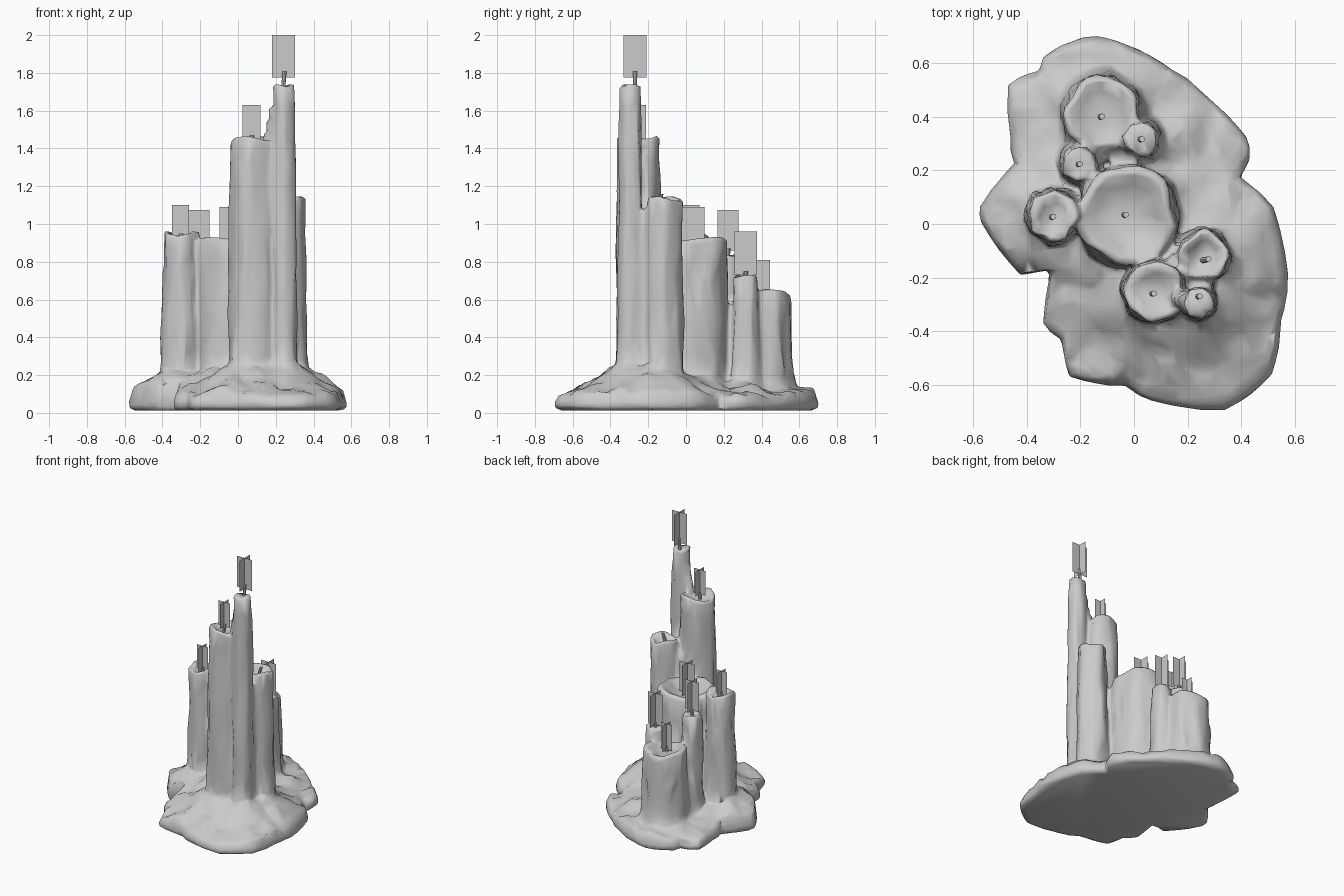
import bpy, bmesh, math, random
from mathutils import Vector, noise

if "Cube" in bpy.data.objects:
    bpy.data.objects.remove(bpy.data.objects["Cube"])

random.seed(4)

# x, y, radius, rim height, pit depth
CANDLES = [
    (-0.118, 0.41, 0.139, 0.645, 0.04),
    (0.026, 0.316, 0.062, 0.73, 0.015),
    (-0.205, 0.223, 0.062, 0.84, 0.015),
    (-0.302, 0.03, 0.092, 0.955, 0.04),
    (-0.025, 0.03, 0.184, 0.92, 0.06),
    (0.258, -0.12, 0.092, 1.14, 0.05),
    (0.075, -0.25, 0.110, 1.455, 0.04),
    (0.243, -0.295, 0.056, 1.74, 0.012),
]
# x, y, wick bottom, wick top, flame half width, flame bottom, flame top
WICKS = [
    (-0.123, 0.40, 0.59, 0.65, 0.045, 0.62, 0.81),
    (0.026, 0.316, 0.70, 0.75, 0.060, 0.73, 0.96),
    (-0.205, 0.223, 0.80, 0.87, 0.055, 0.86, 1.075),
    (-0.305, 0.026, 0.89, 0.95, 0.045, 0.92, 1.10),
    (-0.034, 0.034, 0.84, 0.90, 0.063, 0.87, 1.09),
    (0.264, -0.134, 1.06, 1.16, 0, 0, 0),
    (0.071, -0.26, 1.40, 1.47, 0.047, 1.45, 1.63),
    (0.242, -0.27, 1.70, 1.81, 0.061, 1.775, 2.0),
]
OUTLINE = [
    (-.175, .70), (-.03, .67), (.15, .57), (.26, .485), (.42, .325), (.43, .24), (.395, .175),
    (.52, .065), (.575, -.185), (.55, -.355), (.515, -.56), (.34, -.695), (.085, -.665),
    (-.03, -.605), (-.24, -.57), (-.27, -.43), (-.34, -.37), (-.31, -.17), (-.425, -.19),
    (-.56, -.01), (-.575, .065), (-.445, .225), (-.46, .315), (-.47, .52), (-.35, .57), (-.33, .63)]


def loft(bm, rings):
    """Skin a list of equal-length point rings and cap both ends."""
    vs = [[bm.verts.new(p) for p in r] for r in rings]
    n = len(vs[0])
    for a, b in zip(vs, vs[1:]):
        for i in range(n):
            j = (i + 1) % n
            bm.faces.new((a[i], a[j], b[j], b[i]))
    bm.faces.new(vs[0][::-1])
    bm.faces.new(vs[-1])


def finish(bm, name, smooth=None):
    bmesh.ops.recalc_face_normals(bm, faces=bm.faces)
    me = bpy.data.meshes.new(name)
    bm.to_mesh(me)
    bm.free()
    ob = bpy.data.objects.new(name, me)
    bpy.context.collection.objects.link(ob)
    if smooth:
        bpy.context.view_layer.objects.active = ob
        ob.select_set(True)
        bpy.ops.object.shade_smooth_by_angle(angle=math.radians(smooth))
        ob.select_set(False)
    return ob


def column(bm, x, y, r, h, pit, n=32):
    """Fluted wax column with flared foot, uneven rim and a melted pit."""
    ph = [random.uniform(0, 6.28) for _ in range(4)]
    rings = []
    steps = 16
    prof = [(0.03 + (h - 0.05) * k / steps, 1.0) for k in range(steps + 1)]
    prof += [(h, 0.93), (h - 0.005, 0.82), (h - pit * 0.6, 0.62), (h - pit, 0.3)]
    for k, (z, s) in enumerate(prof):
        t = z / h
        ring = []
        for i in range(n):
            a = math.tau * i / n
            flute = (0.03 * math.sin(3 * a + ph[0] + 2 * t) + 0.03 * math.sin(5 * a + ph[1] - 2.5 * t)
                     + 0.025 * math.sin(8 * a + ph[2] + t))
            lump = 0.012 * noise.noise(Vector((x * 9 + 2 * math.cos(a), y * 9 + 2 * math.sin(a), z * 5)))
            rr = r * s * (1 + flute) + lump * s + 0.011 * min(1, 1.6 * (1 - t))
            rr += 0.03 * math.exp(-max(0, z - 0.12) / 0.07) * (h > 0.4)
            rim = 0.015 * math.sin(2 * a + ph[3]) * min(1, r / 0.1) if k >= steps else 0
            ring.append((x + rr * math.cos(a), y + rr * math.sin(a), z + rim * s))
        rings.append(ring)
    loft(bm, rings)


def drip(bm, c, a, z0, z1, r):
    """Thin run of wax down a candle's side, thickening to a bead and tapering away."""
    x, y, cr, h = c[:4]
    rings = []
    for k in range(9):
        t = k / 8
        z = z1 + (z0 - z1) * t
        rr = r * (0.5 + 0.7 * math.sin(math.pi * min(1, t * 0.95)))
        d = cr - 0.004
        b = a + 0.12 * math.sin(t * 5 + a)
        cx, cy = x + d * math.cos(b), y + d * math.sin(b)
        rings.append([(cx + rr * math.cos(math.tau * i / 10), cy + rr * math.sin(math.tau * i / 10), z)
                      for i in range(10)])
    loft(bm, rings)


def pool_height(x, y):
    """Wax pool rises toward the candles, higher at the front, with lumpy ridges."""
    d = max(0, min(math.hypot(x - c[0], y - c[1]) - c[2] for c in CANDLES))
    front = min(1, max(0, (0.45 - y) / 0.7))
    bump = noise.noise(Vector((x * 8, y * 8, 3.0))) * 0.035 + noise.noise(Vector((x * 16, y * 16, 7))) * 0.025
    return 0.085 + (0.05 + 0.13 * front) * math.exp(-(d / 0.17) ** 1.5) + bump


# Melted wax: pool and columns fused together
bm = bmesh.new()
pts = []
for i, p in enumerate(OUTLINE):
    q = OUTLINE[(i + 1) % len(OUTLINE)]
    for f in (0, 0.25, 0.5, 0.75):
        x, y = p[0] + (q[0] - p[0]) * f, p[1] + (q[1] - p[1]) * f
        g = 1 + 0.015 * math.sin(math.pi * f)
        pts.append((x * g, y * g))
edge = [0.02 * noise.noise(Vector((x * 6, y * 6, 1))) for x, y in pts]
rings = [[(x * 0.95, y * 0.95, 0.012) for x, y in pts],
         [(x, y, 0.03 + e * 0.5) for (x, y), e in zip(pts, edge)],
         [(x, y, 0.06 + e) for (x, y), e in zip(pts, edge)]]
for s in (0.97, 0.92, 0.87, 0.82, 0.77, 0.72, 0.67, 0.6, 0.5, 0.4, 0.25, 0.1):
    rings.append([(x * s, y * s, max(0.065, pool_height(x * s, y * s))) for x, y in pts])
loft(bm, rings)
for c in CANDLES:
    column(bm, *c)
    for k in range(int(4 + c[2] * 15)):
        top = c[3] * random.uniform(0.75, 0.97)
        drip(bm, c, random.uniform(0, math.tau), top, top * random.uniform(0.1, 0.55),
             random.uniform(0.012, 0.02))
# Sagging webs of wax between neighbours
for x, y, r, h in ((0.165, -0.275, 0.03, 1.48), (0.180, -0.282, 0.03, 1.54), (0.196, -0.287, 0.03, 1.62),
                   (0.17, -0.17, 0.06, 1.05), (0.25, -0.22, 0.04, 1.08), (0.10, -0.10, 0.06, 0.86),
                   (-0.21, 0.03, 0.04, 0.86), (-0.14, 0.14, 0.05, 0.82), (-0.15, 0.27, 0.05, 0.6),
                   (-0.04, 0.24, 0.05, 0.58), (-0.03, 0.33, 0.04, 0.6)):
    column(bm, x, y, r, h, 0.01)
wax = finish(bm, "melted_wax")
m = wax.modifiers.new("fuse", 'REMESH')
m.mode = 'VOXEL'
m.voxel_size = 0.011
m.use_smooth_shade = True
m = wax.modifiers.new("soften", 'SMOOTH')
m.factor = 0.5
m.iterations = 1
m = wax.modifiers.new("facet", 'DECIMATE')
m.ratio = 0.035

# Wicks
for k, (x, y, z0, z1, w, f0, f1) in enumerate(WICKS):
    lean = 0.03 if w == 0 else 0.008
    bm = bmesh.new()
    loft(bm, [[(x + o + 0.011 * math.cos(math.tau * i / 8), y + o * 0.2 + 0.011 * math.sin(math.tau * i / 8), z)
               for i in range(8)] for o, z in ((-lean / 2, z0), (0, (z0 + z1) / 2), (lean / 2, z1))])
    finish(bm, f"wick_{k + 1}", 40)

# Flames: two crossed translucent cards on each lit candle
mat = bpy.data.materials.new("flame_card")
mat.diffuse_color = (0.8, 0.8, 0.8, 0.6)
mat.use_nodes = True
mat.node_tree.nodes["Principled BSDF"].inputs["Base Color"].default_value = mat.diffuse_color
for k, (x, y, z0, z1, w, f0, f1) in enumerate(WICKS):
    if w == 0:
        continue
    bm = bmesh.new()
    for dx, dy in ((w, 0), (0, w)):
        bm.faces.new([bm.verts.new(p) for p in (
            (x - dx, y - dy, f0), (x + dx, y + dy, f0), (x + dx, y + dy, f1), (x - dx, y - dy, f1))])
    finish(bm, f"flame_{k + 1}").data.materials.append(mat)
